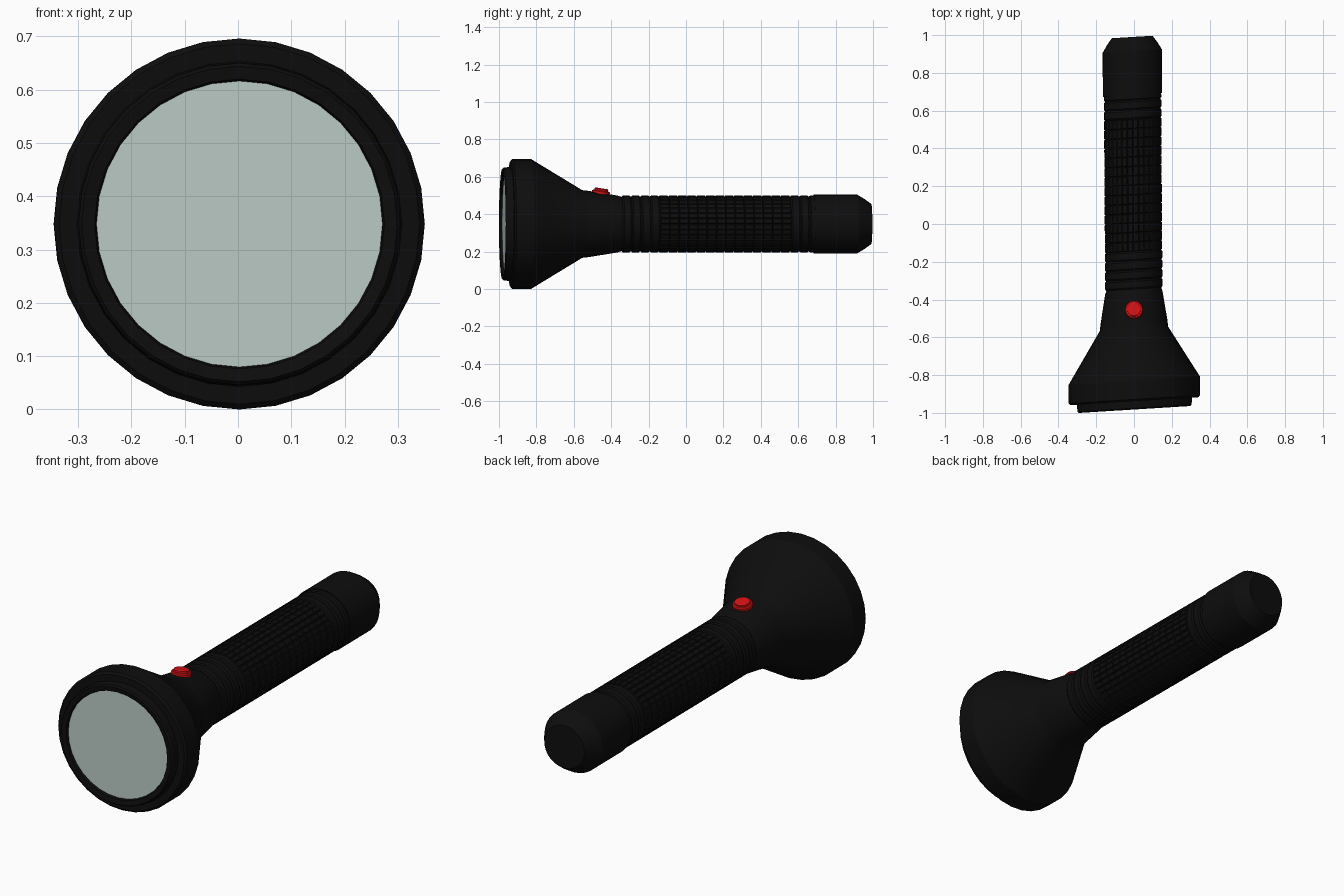
import bpy, bmesh, math
from mathutils import Matrix

if "Cube" in bpy.data.objects:
    bpy.data.objects.remove(bpy.data.objects["Cube"])

SIDES = 32
AXIS_Z = 0.348
# the torch is very slightly skewed: ends slant across x, axis drifts a little
SKEW = Matrix(((1, -0.0064, 0, -0.0034),
               (0.062, 1, 0, 0),
               (0, 0, 1, AXIS_Z),
               (0, 0, 0, 1)))


def material(name, rgb):
    m = bpy.data.materials.new(name)
    m.diffuse_color = (*rgb, 1)
    m.use_nodes = True
    m.node_tree.nodes["Principled BSDF"].inputs["Base Color"].default_value = m.diffuse_color
    return m


black = material("black_rubber", (0.004, 0.004, 0.004))
glass = material("pale_glass", (0.50, 0.60, 0.56))
red = material("button_red", (0.68, 0.006, 0.007))


def finish(bm, name, mat, matrix, angle=30):
    bm.transform(matrix)
    me = bpy.data.meshes.new(name)
    bm.to_mesh(me)
    bm.free()
    ob = bpy.data.objects.new(name, me)
    bpy.context.collection.objects.link(ob)
    me.materials.append(mat)
    bpy.ops.object.select_all(action='DESELECT')
    bpy.context.view_layer.objects.active = ob
    ob.select_set(True)
    bpy.ops.object.shade_smooth_by_angle(angle=math.radians(angle))
    return ob


def lathe(profile, sides=SIDES, cap_end=False):
    """Spin (y, radius) points round the y axis, front to back."""
    bm = bmesh.new()
    rings = []
    for y, r in profile:
        rings.append([bm.verts.new((r * math.sin(2 * math.pi * j / sides), y,
                                    r * math.cos(2 * math.pi * j / sides)))
                      for j in range(sides)])
    for a, b in zip(rings, rings[1:]):
        for j in range(sides):
            k = (j + 1) % sides
            bm.faces.new((a[j], a[k], b[k], b[j]))
    if cap_end:
        bm.faces.new(rings[-1])
    bm.normal_update()
    return bm


# head: lens seat, front lip, wide bezel, cone and neck
head = [(-0.965, 0.268), (-0.978, 0.272), (-0.982, 0.296), (-0.975, 0.302),
        (-0.938, 0.305), (-0.938, 0.338), (-0.928, 0.348), (-0.830, 0.348),
        (-0.555, 0.181), (-0.520, 0.177), (-0.365, 0.152), (-0.345, 0.145)]
finish(lathe(head), "head", black, SKEW)

# lens disc
bm = bmesh.new()
bmesh.ops.create_circle(bm, cap_ends=True, segments=SIDES, radius=0.269)
finish(bm, "lens", glass,
       SKEW @ Matrix.Translation((0, -0.966, 0)) @ Matrix.Rotation(math.pi / 2, 4, 'X'))

# grip: full rings at both ends, rows of raised pads between
START, STEP, COUNT = -0.345, 0.05, 21
grip = []
for i in range(COUNT):
    y = START + i * STEP
    if i < 4 or i >= COUNT - 3:
        grip += [(y, 0.146), (y + 0.008, 0.152), (y + 0.042, 0.152)]
    else:
        grip.append((y, 0.146))
grip.append((START + COUNT * STEP, 0.146))
bm = lathe(grip)
lo, hi = START + 4 * STEP, START + (COUNT - 3) * STEP
pads = [f for f in bm.faces if lo < f.calc_center_median().y < hi]
bmesh.ops.inset_individual(bm, faces=pads, thickness=0.005, depth=0.006)
finish(bm, "grip", black, SKEW)

# tail cap
tail = [(0.683, 0.145), (0.683, 0.157), (0.915, 0.157), (0.955, 0.133), (0.990, 0.108)]
finish(lathe(tail, cap_end=True), "tail_cap", black, SKEW)

# two-tier push button, tilted to lie on the neck
button = [(-0.015, 0.047), (0.006, 0.048), (0.011, 0.044), (0.012, 0.037),
          (0.020, 0.037), (0.024, 0.031)]
place = (Matrix.Translation((0, -0.455, AXIS_Z + 0.167))
         @ Matrix.Rotation(math.radians(-9), 4, 'X')
         @ Matrix.Rotation(math.pi / 2, 4, 'X'))
finish(lathe(button, 24, True), "button", red, place)
